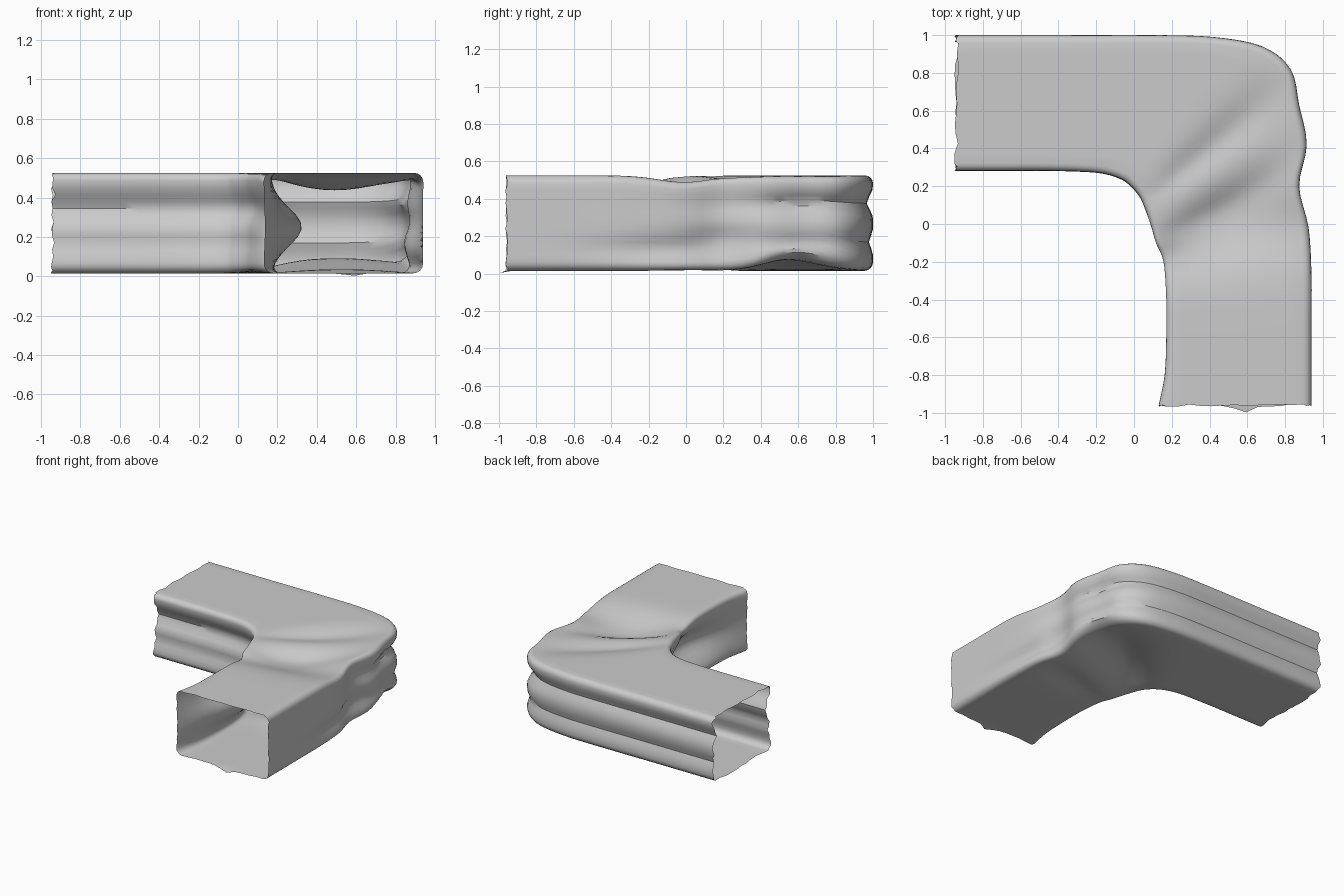
import bpy, bmesh, math, random
from mathutils import Vector

if "Cube" in bpy.data.objects:
    bpy.data.objects.remove(bpy.data.objects["Cube"])
random.seed(4)

# Plan-view stations from the left mouth to the front mouth: inner x,y / outer x,y
PLAN = [
    (-.94, .28, -.94, 1.0), (-.7, .28, -.7, 1.0), (-.45, .28, -.35, 1.0), (-.2, .27, .1, 1.0),
    (-.08, .24, .42, .99), (-.02, .2, .68, .94), (.03, .14, .83, .82), (.06, .07, .875, .63),
    (.09, -.02, .915, .42), (.11, -.1, .875, .2), (.14, -.2, .925, -.02), (.16, -.38, .94, -.28),
    (.165, -.6, .94, -.55), (.16, -.8, .94, -.8), (.13, -.96, .94, -.96)]
SUB = 4


def bump(x, centre, width):
    return math.exp(-((x - centre) / width) ** 2)


def sample(t):
    """Smooth curve through the plan stations."""
    i = min(int(t), len(PLAN) - 2)
    f = t - i
    p = [PLAN[max(0, min(len(PLAN) - 1, i + k))] for k in (-1, 0, 1, 2)]
    return [.5 * (2 * b + (c - a) * f + (2 * a - 5 * b + 4 * c - d) * f * f
                  + (3 * b - a - 3 * c + d) * f ** 3) for a, b, c, d in zip(*p)]


def section(w, z0, z1, radii, n=12, seg=4):
    """Rounded rectangle as (across, height) points."""
    corners = [(0, z0, 1, 1, 180), (w, z0, -1, 1, 270), (w, z1, -1, -1, 0), (0, z1, 1, -1, 90)]
    arcs = []
    for (x, z, sx, sz, a0), r in zip(corners, radii):
        arcs.append([(x + sx * r + r * math.cos(math.radians(a0 + 90 * k / seg)),
                      z + sz * r + r * math.sin(math.radians(a0 + 90 * k / seg)))
                     for k in range(seg + 1)])
    pts = []
    for i, arc in enumerate(arcs):
        pts += arc
        a, b = arc[-1], arcs[(i + 1) % 4][0]
        pts += [(a[0] + (b[0] - a[0]) * k / n, a[1] + (b[1] - a[1]) * k / n) for k in range(1, n)]
    return pts


# Hollow open-ended elbow duct with crumpled side walls
bm = bmesh.new()
rings = []
last = (len(PLAN) - 1) * SUB
ragged = [random.uniform(-.012, .012) for _ in range(100)]
for s in range(last + 1):
    t = s / SUB
    ix, iy, ox, oy = sample(t)
    inner, across = Vector((ix, iy)), Vector((ox - ix, oy - iy))
    w = across.length
    across.normalize()
    bend = bump(t, 7, 2.2)
    left = 1 / (1 + math.exp((t - 8) * 1.5))        # fluted half of the duct
    cave = .17 * bump(t, 10.6, 1.9)                 # inner wall pushed in
    top = .525 - .03 * bump(t, 10, .7)
    scoop = .05 + .06 * bump(t, 6.8, 1.2)           # undercut below the outer corner
    ring = []
    for k, (a, z) in enumerate(section(w, .015, top, (.05, scoop, .045, .04))):
        u = a / w
        h = z
        # inner wall: one broad groove under the top lip; outer wall: two flutes
        dent_in = left * (.065 * bump(z, .34, .08) + .025 * bump(z, .17, .06))
        dent_in += cave * bump(z, .25, .14)
        dent_out = left * (.036 * bump(z, .38, .045) + .024 * bump(z, .17, .04))
        dent_out += .025 * bend * bump(z, .36, .06) + .02 * bump(t, 9, 1) * bump(z, .2, .05)
        dent_out += .035 * bump(t, 10, 1.6) * bump(z, .13, .06)
        a += dent_in * max(0, 1 - 2 * u) - dent_out * max(0, 2 * u - 1)
        # soft sags of the roof and floor around the bend
        mid = math.sin(math.pi * max(0, min(1, u)))
        if h > .4:
            fade = min(1, (h - .4) / .08)
            z -= fade * mid * (.085 * bump(t, 8.9, 1.1) + .04 * bump(t, 6.4, .8))
        elif h < .15:
            fade = 1 - max(0, h - .05) / .1
            z += fade * mid * (.075 * bump(t, 6.5, 1.4) + .02 * bump(t, 9.8, .6))
            z += fade * .05 * bump(t, 7.3, .9) * max(0, 2 * u - 1)
        p = inner + across * a
        x, y = p.x, p.y
        # uneven mouths and the small tongue on the front one
        if s == 0:
            x += ragged[k % 100]
        if s == last:
            y += ragged[k % 100] * .6
            if z < .05:
                tip = bump(x, .58, .05)
                y = y * (1 - tip) - 1.0 * tip
                z -= .013 * tip
        ring.append(bm.verts.new((x, y, z)))
    rings.append(ring)
for r0, r1 in zip(rings, rings[1:]):
    for k in range(len(r0)):
        j = (k + 1) % len(r0)
        bm.faces.new((r0[k], r0[j], r1[j], r1[k]))
bmesh.ops.recalc_face_normals(bm, faces=bm.faces)
# make the sheet face outwards (the roof must point up)
roof = max(bm.faces, key=lambda f: f.calc_center_median().z)
if roof.normal.z < 0:
    bmesh.ops.reverse_faces(bm, faces=bm.faces)
mesh = bpy.data.meshes.new("elbow_duct")
bm.to_mesh(mesh)
bm.free()
duct = bpy.data.objects.new("elbow_duct", mesh)
bpy.context.collection.objects.link(duct)
bpy.context.view_layer.objects.active = duct
duct.select_set(True)
bpy.ops.object.shade_smooth_by_angle(angle=math.radians(35))
